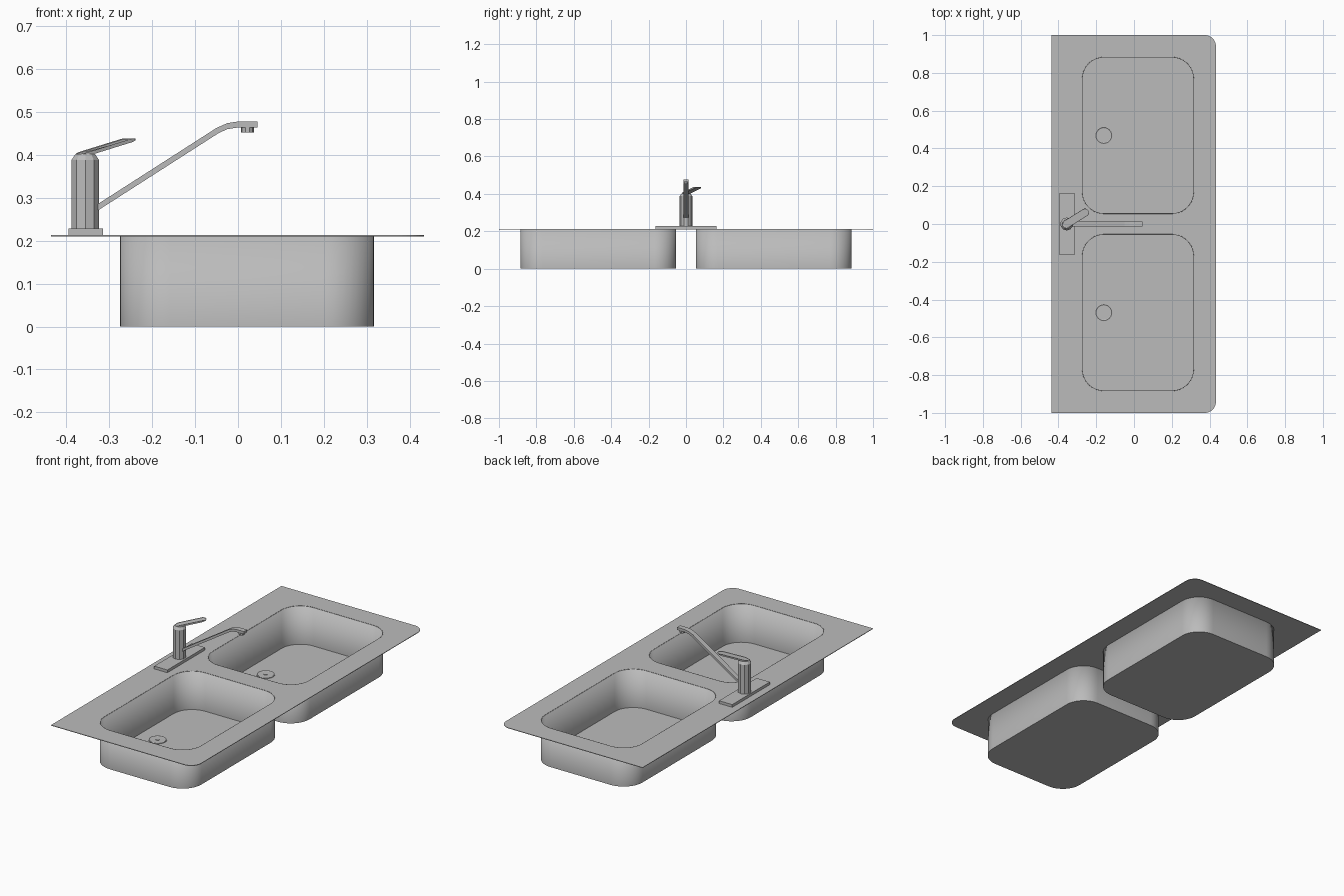
import bpy, bmesh
from math import sin, cos, pi, radians
from mathutils import Matrix

if "Cube" in bpy.data.objects:
    bpy.data.objects.remove(bpy.data.objects["Cube"], do_unlink=True)

steel = bpy.data.materials.new("brushed steel grey")
steel.use_nodes = True
STEEL = (0.5, 0.5, 0.5, 1)
steel.diffuse_color = STEEL
steel.node_tree.nodes["Principled BSDF"].inputs["Base Color"].default_value = STEEL

TOP = 0.213      # worktop surface height
BOWL = (-0.275, 0.317, 0.054, 0.884)
WALL = 0.003


def finish(name, bm, smooth=False, fix=True):
    if fix:
        bmesh.ops.recalc_face_normals(bm, faces=bm.faces)
    mesh = bpy.data.meshes.new(name)
    bm.to_mesh(mesh)
    bm.free()
    mesh.materials.append(steel)
    ob = bpy.data.objects.new(name, mesh)
    bpy.context.collection.objects.link(ob)
    if smooth:
        bpy.ops.object.select_all(action='DESELECT')
        ob.select_set(True)
        bpy.context.view_layer.objects.active = ob
        bpy.ops.object.shade_smooth_by_angle(angle=radians(30))
    return ob


def rounded_rect(x0, x1, y0, y1, radii, seg=10):
    """Counter-clockwise outline; radii start at the +x +y corner."""
    pts = []
    corners = [(x1, y1, -1, -1), (x0, y1, 1, -1), (x0, y0, 1, 1), (x1, y0, -1, 1)]
    for i, ((x, y, sx, sy), r) in enumerate(zip(corners, radii)):
        if r == 0:
            pts.append((x, y))
            continue
        for k in range(seg + 1):
            a = (i + k / seg) * pi / 2
            pts.append((x + sx * r + r * cos(a), y + sy * r + r * sin(a)))
    return pts


def loop(bm, pts, z):
    return [bm.verts.new((x, y, z)) for x, y in pts]


def bridge(bm, low, high):
    n = len(low)
    for i in range(n):
        j = (i + 1) % n
        bm.faces.new((low[i], low[j], high[j], high[i]))


def lathe(name, profile, sides, at, turn=0.0):
    """Stack of rings (radius, z), capped at both ends."""
    bm = bmesh.new()
    rings = []
    for r, z in profile:
        angles = [turn + 2 * pi * i / sides for i in range(sides)]
        rings.append(loop(bm, [(at[0] + r * cos(a), at[1] + r * sin(a)) for a in angles], z))
    for a, b in zip(rings, rings[1:]):
        bridge(bm, a, b)
    bm.faces.new(rings[0][::-1])
    bm.faces.new(rings[-1])
    return finish(name, bm)


def bowl_outline(side):
    x0, x1, y0, y1 = BOWL
    ys = (y0, y1) if side > 0 else (-y1, -y0)
    return rounded_rect(x0, x1, *ys, [0.115] * 4)


# Worktop sheet with two bowl openings
bm = bmesh.new()
outlines = [rounded_rect(-0.436, 0.434, -1, 1, (0.06, 0, 0, 0.06)),
            bowl_outline(1), bowl_outline(-1)]
edges = []
for pts in outlines:
    vs = loop(bm, pts, TOP - WALL)
    edges += [bm.edges.new((vs[i - 1], vs[i])) for i in range(len(vs))]
bmesh.ops.triangle_fill(bm, edges=edges, use_beauty=True, normal=(0, 0, 1))
ext = bmesh.ops.extrude_face_region(bm, geom=bm.faces[:], use_keep_orig=True)
bmesh.ops.translate(bm, vec=(0, 0, WALL),
                    verts=[v for v in ext["geom"] if isinstance(v, bmesh.types.BMVert)])
finish("worktop_sheet", bm)

# Bowls and drains
for side, label in ((1, "rear"), (-1, "front")):
    bm = bmesh.new()
    pts = bowl_outline(side)
    floor, rim = loop(bm, pts, 0), loop(bm, pts, TOP - 0.0005)
    bridge(bm, floor, rim)
    bm.faces.new(floor[::-1])
    bowl = finish(label + "_bowl", bm, smooth=True, fix=False)
    shell = bowl.modifiers.new("sheet thickness", 'SOLIDIFY')
    shell.thickness = WALL
    shell.offset = -1
    at = (-0.16, side * 0.469)
    lathe(label + "_drain_ring", [(0.046, WALL - 0.001), (0.046, WALL + 0.002),
                                  (0.042, WALL + 0.003), (0.038, WALL + 0.001)], 24, at)
    lathe(label + "_drain_plug", [(0.01, WALL), (0.01, WALL + 0.004)], 12, at)

# Tap mounting plate
bm = bmesh.new()
bmesh.ops.create_cube(bm, size=1, matrix=Matrix.Translation((-0.355, 0, TOP + 0.007))
                      @ Matrix.Diagonal((0.08, 0.326, 0.016, 1)))
finish("tap_base_plate", bm)

# Faceted tap body with a chamfered cap
BODY = (-0.356, 0)
lathe("tap_body", [(0.034, TOP + 0.01), (0.034, 0.388), (0.024, 0.402)], 10, BODY, pi / 2)

# Spout: side profile extruded across its width
bm = bmesh.new()
profile = [(-0.34, 0.262), (-0.045, 0.451), (-0.025, 0.46), (0, 0.464), (0.045, 0.464),
           (0.045, 0.478), (0, 0.478), (-0.025, 0.474), (-0.05, 0.463), (-0.34, 0.277)]
sides = [[bm.verts.new((x, y, z)) for x, z in profile] for y in (-0.014, 0.014)]
bridge(bm, *sides)
for s in sides:
    bm.faces.new(s)
finish("spout", bm)
lathe("spout_nozzle", [(0.015, 0.452), (0.015, 0.466)], 10, (0.022, 0))

# Lever: wedge with rounded ends and a sunken panel on top
bm = bmesh.new()
pts = rounded_rect(-0.022, 0.135, -0.021, 0.021, [0.0205] * 4, seg=4)
low, high = loop(bm, pts, 0), loop(bm, pts, 0)
for v in low:
    v.co.z = 0.399 + 0.36 * max(0, v.co.x - 0.03)
for v in high:
    v.co.z = min(0.438, 0.408 + 0.29 * v.co.x)
bridge(bm, low, high)
bm.faces.new(low[::-1])
panel = bm.faces.new(high)
bmesh.ops.inset_region(bm, faces=[panel], thickness=0.009, depth=0)
bmesh.ops.inset_region(bm, faces=[panel], thickness=0.001, depth=-0.002)
bmesh.ops.transform(bm, verts=bm.verts, matrix=Matrix.Translation((*BODY, 0))
                    @ Matrix.Rotation(radians(32), 4, 'Z'))
finish("lever", bm, fix=False)
